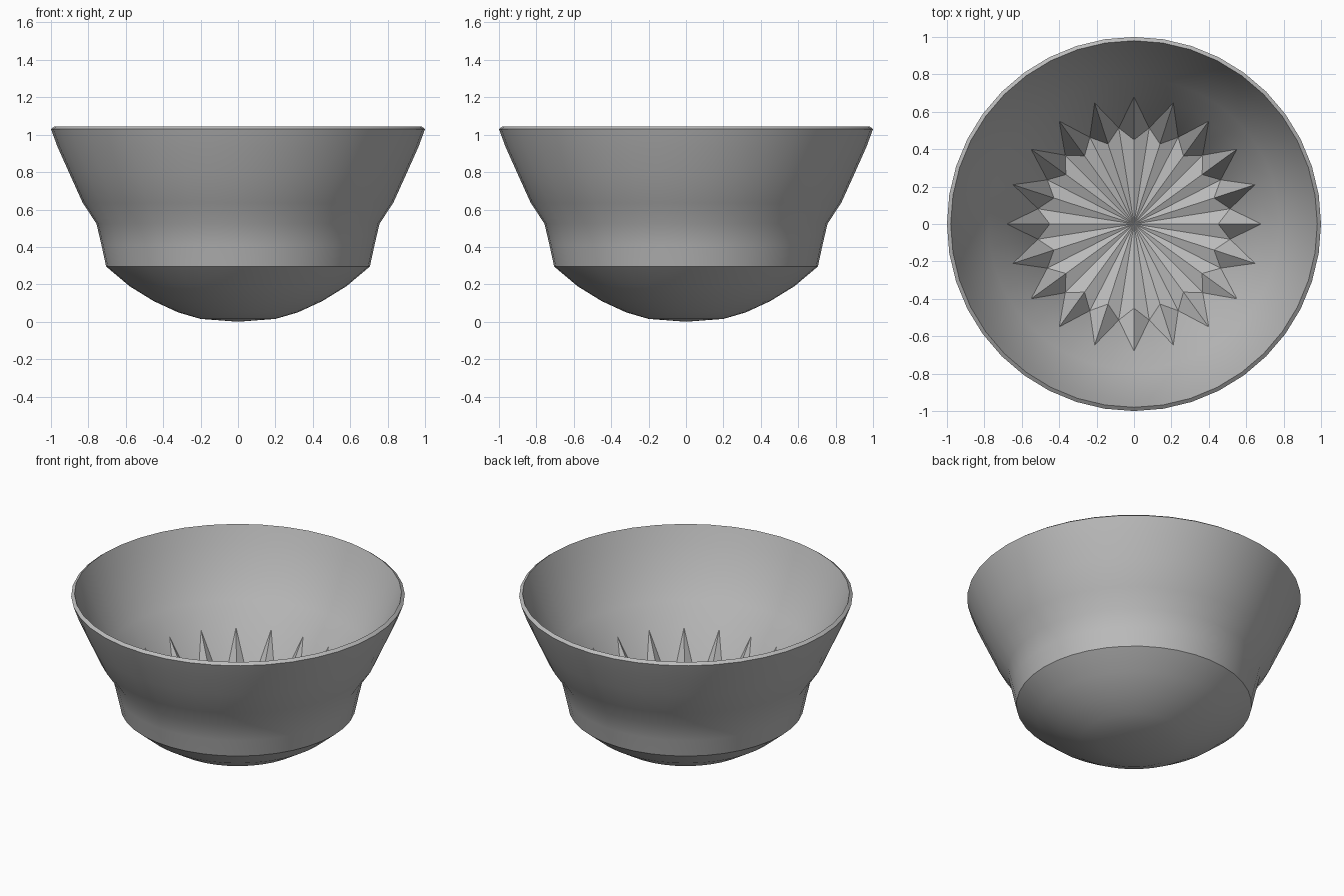
import bpy
import bmesh
from math import cos, sin, pi

if "Cube" in bpy.data.objects:
    bpy.data.objects.remove(bpy.data.objects["Cube"], do_unlink=True)

PLEATS = 20
SIDES = PLEATS * 2

grey = bpy.data.materials.new("plain grey")
grey.use_nodes = True
grey.diffuse_color = (0.5, 0.5, 0.5, 1)
grey.node_tree.nodes["Principled BSDF"].inputs["Base Color"].default_value = (0.5, 0.5, 0.5, 1)

bm = bmesh.new()


def ring(even, odd=None):
    """Ring of vertices; even and odd spokes may have different (radius, height)."""
    verts = []
    for i in range(SIDES):
        r, z = even if i % 2 == 0 or odd is None else odd
        a = 2 * pi * i / SIDES
        verts.append(bm.verts.new((r * cos(a), r * sin(a), z)))
    return verts


def cap(verts, z, flip=False):
    """Fan of triangles from a ring to a centre point."""
    centre = bm.verts.new((0, 0, z))
    for i in range(SIDES):
        a, b = verts[i], verts[(i + 1) % SIDES]
        bm.faces.new((centre, b, a) if flip else (centre, a, b))


# Outer shell from the round base up to the rim
outer = [(0.20, 0.015), (0.32, 0.05), (0.45, 0.11), (0.58, 0.19), (0.705, 0.295),
         (0.73, 0.41), (0.757, 0.525), (0.83, 0.635), (0.9, 0.79), (0.965, 0.935), (1, 1.03)]
# Bevelled rim and smooth inside wall down to the pleat tips
inner = [(0.98, 1.045), (0.94, 0.94), (0.87, 0.79), (0.78, 0.635), (0.68, 0.5)]
rings = [ring(p) for p in outer + inner]

# Pleated foot of the inside wall
rings.append(ring((0.45, 0.19), (0.52, 0.17)))

for k, (low, high) in enumerate(zip(rings, rings[1:])):
    pleat = k == len(rings) - 2
    for i in range(SIDES):
        j = (i + 1) % SIDES
        a, b, c, d = low[i], low[j], high[j], high[i]
        if not pleat:
            bm.faces.new((a, b, c, d))
        elif i % 2 == 0:
            # Ridge runs from tip to foot, with the wall filling the gap
            bm.faces.new((a, c, d))
            bm.faces.new((a, b, c))
        else:
            bm.faces.new((a, b, d))
            bm.faces.new((b, c, d))

# Base pole and fluted floor
cap(rings[0], 0, flip=True)
cap(rings[-1], 0.12)

bmesh.ops.recalc_face_normals(bm, faces=bm.faces[:])
mesh = bpy.data.meshes.new("bowl")
bm.to_mesh(mesh)
bm.free()
mesh.materials.append(grey)
bowl = bpy.data.objects.new("bowl", mesh)
bpy.context.collection.objects.link(bowl)

bpy.ops.object.select_all(action="DESELECT")
bowl.select_set(True)
bpy.context.view_layer.objects.active = bowl
bpy.ops.object.shade_smooth_by_angle(angle=pi / 6)
